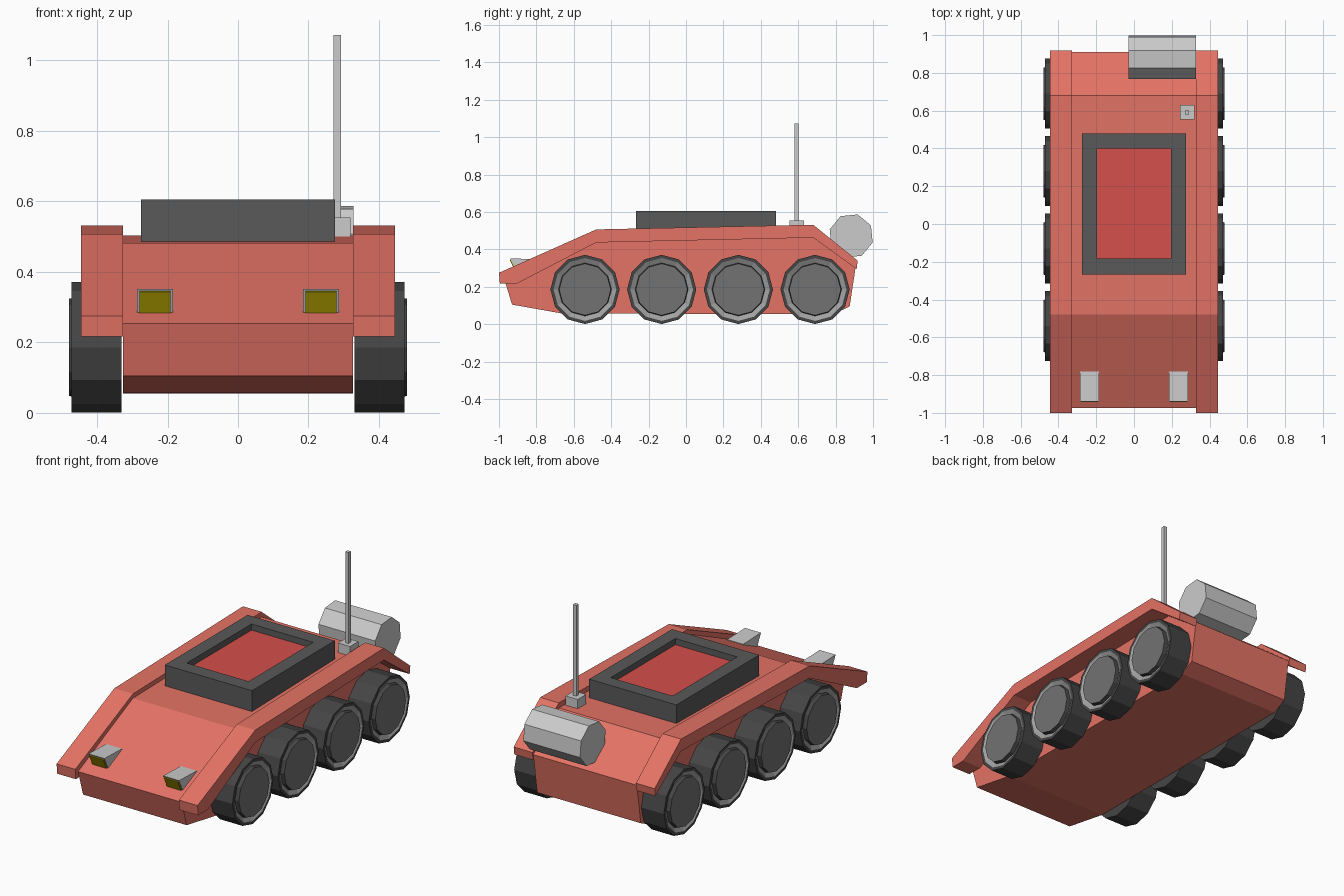
import bpy, bmesh
from math import sin, cos, pi, radians

if "Cube" in bpy.data.objects:
    bpy.data.objects.remove(bpy.data.objects["Cube"])


def mat(name, r, g, b):
    m = bpy.data.materials.new(name)
    m.diffuse_color = (r, g, b, 1)
    m.use_nodes = True
    m.node_tree.nodes["Principled BSDF"].inputs["Base Color"].default_value = m.diffuse_color
    return m


RED = mat("hull_red", 0.78, 0.17, 0.13)
DEEP = mat("hatch_red", 0.66, 0.08, 0.07)
DARK = mat("dark_grey", 0.1, 0.1, 0.1)
TYRE = mat("tyre_dark", 0.06, 0.06, 0.06)
HUB = mat("hub_grey", 0.17, 0.17, 0.17)
YELLOW = mat("lamp_yellow", 0.4, 0.32, 0.0)


def finish(name, bm, *mats):
    bmesh.ops.recalc_face_normals(bm, faces=bm.faces)
    me = bpy.data.meshes.new(name)
    bm.to_mesh(me)
    bm.free()
    for m in mats:
        me.materials.append(m)
    ob = bpy.data.objects.new(name, me)
    bpy.context.collection.objects.link(ob)
    return ob


def extrude(name, profile, x0, x1, *mats):
    """Extrude a closed (y, z) profile from x0 to x1."""
    x0, x1 = min(x0, x1), max(x0, x1)
    bm = bmesh.new()
    face = bm.faces.new([bm.verts.new((x0, y, z)) for y, z in profile])
    res = bmesh.ops.extrude_face_region(bm, geom=[face], use_keep_orig=True)
    verts = [v for v in res["geom"] if isinstance(v, bmesh.types.BMVert)]
    bmesh.ops.translate(bm, verts=verts, vec=(x1 - x0, 0, 0))
    return finish(name, bm, *mats)


def box(name, x0, x1, y0, y1, z0, z1, *mats):
    return extrude(name, [(y0, z0), (y1, z0), (y1, z1), (y0, z1)], x0, x1, *mats)


def ngon(cy, cz, r, n, start=0):
    return [(cy + r * cos(start + 2 * pi * i / n), cz + r * sin(start + 2 * pi * i / n))
            for i in range(n)]


def wheel(name, s, cy, cz):
    """Lathe of (x, radius, material of the band to the next ring)."""
    prof = [(0.33, 0.185, 0), (0.472, 0.185, 0), (0.472, 0.168, 1),
            (0.458, 0.142, 0), (0.48, 0.138, 2)]
    bm = bmesh.new()
    rings = [[bm.verts.new((s * x, y, z)) for y, z in ngon(cy, cz, r, 12)]
             for x, r, _ in prof]
    for a, b, p in zip(rings, rings[1:], prof):
        for i in range(12):
            j = (i + 1) % 12
            bm.faces.new((a[i], a[j], b[j], b[i])).material_index = p[2]
    bm.faces.new(rings[0])
    bm.faces.new(rings[-1]).material_index = 2
    rim = bpy.data.materials.get("rim_grey") or mat("rim_grey", 0.36, 0.36, 0.36)
    return finish(name, bm, TYRE, rim, HUB)


# Hull
extrude("hull", [(-0.975, 0.253), (-0.93, 0.105), (-0.66, 0.057), (0.79, 0.055),
                 (0.875, 0.095), (0.91, 0.325), (0.68, 0.503), (-0.48, 0.482)],
        -0.327, 0.327, RED)

fender = [(-1.0, 0.275), (-0.995, 0.217), (-0.905, 0.217), (-0.48, 0.437), (0.68, 0.463),
          (0.912, 0.295), (0.918, 0.34), (0.68, 0.532), (-0.48, 0.507)]
lamp = [(-0.94, 0.352), (-0.905, 0.28), (-0.78, 0.335), (-0.78, 0.347)]
lens = [(-0.939, 0.344), (-0.91, 0.284), (-0.90, 0.288), (-0.93, 0.348)]
lens = [(y - 0.003, z - 0.001) for y, z in lens]

for s, side in ((-1, "left"), (1, "right")):
    # Fenders
    extrude("fender_" + side, fender, s * 0.327, s * 0.445, RED)
    # Headlights
    extrude("headlight_" + side, lamp, s * 0.185, s * 0.286)
    extrude("headlight_lens_" + side, lens, s * 0.191, s * 0.28, YELLOW)
    # Wheels
    for i in range(4):
        wheel(f"wheel_{side}_{i + 1}", s, -0.54 + 0.41 * i, 0.186)

# Hatch frame and sunken red panel
bm = bmesh.new()
loops = []
for x, y0, y1, z in ((0.275, -0.267, 0.48, 0.47), (0.275, -0.267, 0.48, 0.605),
                     (0.195, -0.183, 0.40, 0.605), (0.195, -0.183, 0.40, 0.57)):
    loops.append([bm.verts.new(c) for c in ((-x, y0, z), (x, y0, z), (x, y1, z), (-x, y1, z))])
for a, b in zip(loops, loops[1:]):
    for i in range(4):
        j = (i + 1) % 4
        bm.faces.new((a[i], a[j], b[j], b[i]))
bm.faces.new(loops[0])
bm.faces.new(loops[-1]).material_index = 1
finish("hatch", bm, DARK, DEEP)

# Rear drum
extrude("rear_drum", ngon(0.883, 0.472, 0.12, 8, radians(73)), -0.03, 0.328)

# Antenna
box("antenna_base", 0.243, 0.319, 0.554, 0.63, 0.48, 0.555)
box("antenna_rod", 0.271, 0.292, 0.58, 0.601, 0.55, 1.073)
